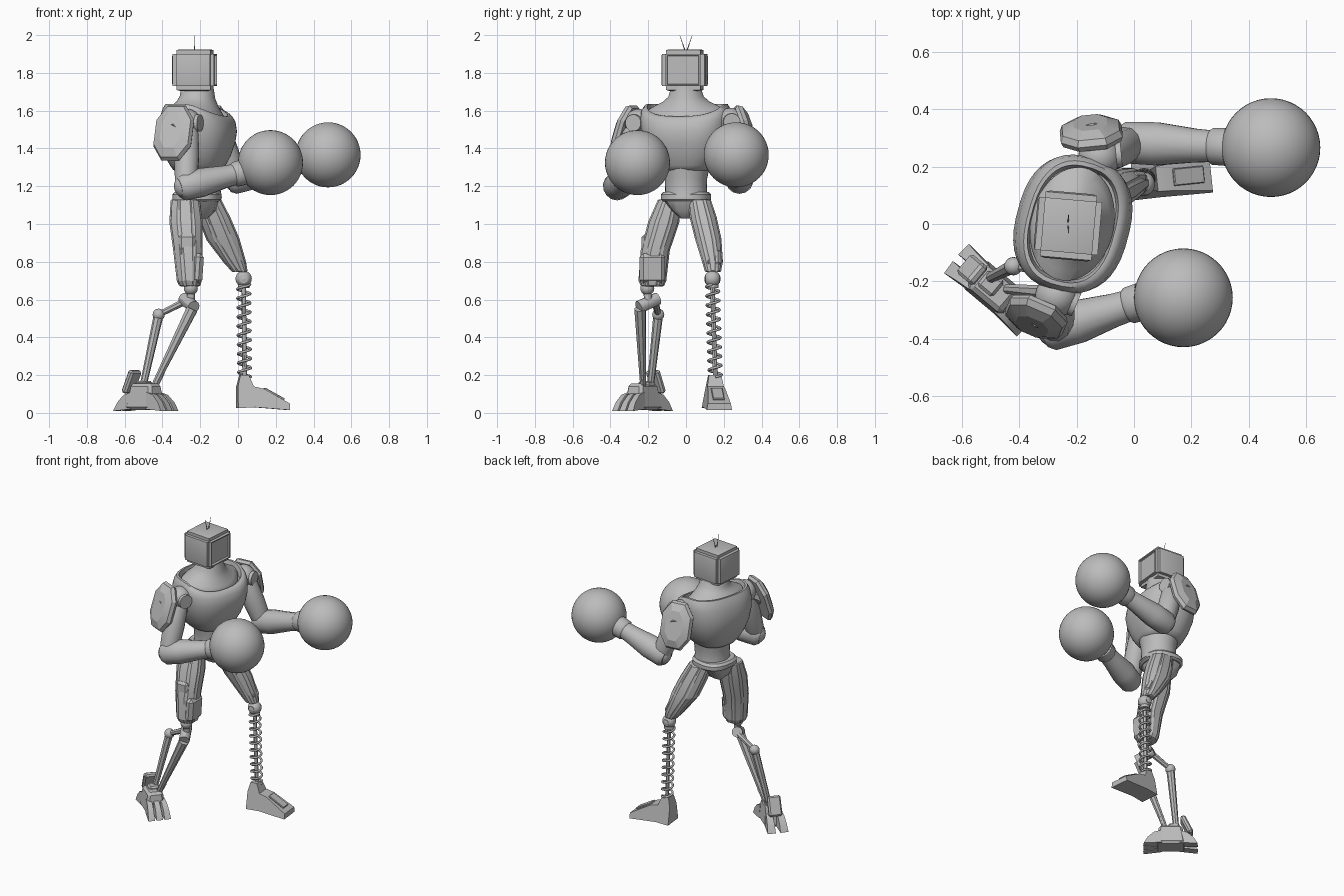
import bpy, bmesh, math
from mathutils import Vector, Matrix

if "Cube" in bpy.data.objects:
    bpy.data.objects.remove(bpy.data.objects["Cube"])

grey = bpy.data.materials.new("plain_grey")
grey.use_nodes = True
grey.diffuse_color = (0.5, 0.5, 0.5, 1)
grey.node_tree.nodes["Principled BSDF"].inputs["Base Color"].default_value = (0.5, 0.5, 0.5, 1)


def finish(name, bm, angle=30):
    bmesh.ops.recalc_face_normals(bm, faces=bm.faces)
    mesh = bpy.data.meshes.new(name)
    bm.to_mesh(mesh)
    bm.free()
    mesh.materials.append(grey)
    ob = bpy.data.objects.new(name, mesh)
    bpy.context.collection.objects.link(ob)
    bpy.ops.object.select_all(action="DESELECT")
    ob.select_set(True)
    bpy.context.view_layer.objects.active = ob
    bpy.ops.object.shade_smooth_by_angle(angle=math.radians(angle))
    return ob


def loft(name, rings, n=16, axis=(0, 0, 1), yaw=0, power=1, panel=0, angle=30):
    """Skin rings of (centre, half x, half y, front dip) set square to the axis."""
    d = Vector(axis).normalized()
    x = Vector((0, 0, 1)).cross(d)
    x = x.normalized() if x.length > 0.01 else Vector((1, 0, 0))
    y = d.cross(x)
    spin = Matrix.Rotation(math.radians(yaw), 3, "Z")
    bm = bmesh.new()
    loops = []
    for c, a, b, *dip in rings:
        loop = []
        for i in range(n):
            t = math.tau * (i + 0.5) / n
            u, v = math.cos(t), math.sin(t)
            p = spin @ Vector((a * math.copysign(abs(u) ** power, u),
                               b * math.copysign(abs(v) ** power, v), 0))
            drop = dip[0] * max(0, u) if dip else 0
            loop.append(bm.verts.new(Vector(c) + x * p.x + y * p.y - d * drop))
        loops.append(loop)
    columns = [[] for _ in range(n)]
    for lo, hi in zip(loops, loops[1:]):
        for i in range(n):
            j = (i + 1) % n
            columns[i].append(bm.faces.new((lo[i], lo[j], hi[j], hi[i])))
    bm.faces.new(loops[0])
    bm.faces.new(loops[-1])
    if panel:
        # One long raised plate down each side
        bmesh.ops.recalc_face_normals(bm, faces=bm.faces)
        for column in columns:
            bmesh.ops.inset_region(bm, faces=column, thickness=panel, depth=panel * 0.7)
    return finish(name, bm, angle)


def rod(name, a, b, ra, rb=None, n=12, **kw):
    rb = rb or ra
    return loft(name, [(a, ra, ra), (b, rb, rb)], n, Vector(b) - Vector(a), **kw)


def ball(name, centre, r, n=16):
    bm = bmesh.new()
    bmesh.ops.create_uvsphere(bm, u_segments=n * 2, v_segments=n, radius=r,
                              matrix=Matrix.Translation(centre))
    return finish(name, bm, 40)


def box(name, centre, size, yaw=0, pitch=0, taper=1, bevel=0.008):
    bm = bmesh.new()
    bmesh.ops.create_cube(bm, size=1)
    for v in bm.verts:
        k = taper if v.co.z > 0 else 1
        v.co = Vector((v.co.x * size[0] * k, v.co.y * size[1] * k, v.co.z * size[2]))
    bmesh.ops.bevel(bm, geom=bm.edges[:], offset=bevel, segments=1, affect="EDGES")
    bm.transform(Matrix.Translation(centre) @ Matrix.Rotation(math.radians(yaw), 4, "Z")
                 @ Matrix.Rotation(math.radians(pitch), 4, "Y"))
    return finish(name, bm)


def extrude(name, profile, w0, w1, origin, yaw):
    """Side profile in x and z, widening from w0 at the top to w1 at the base."""
    bm = bmesh.new()
    top = max(p[1] for p in profile)
    sides = [[bm.verts.new((x, s * (w1 + (w0 - w1) * z / top) / 2, z)) for x, z in profile]
             for s in (-1, 1)]
    for s in sides:
        bm.faces.new(s)
    for i in range(len(profile)):
        j = (i + 1) % len(profile)
        bm.faces.new((sides[0][i], sides[0][j], sides[1][j], sides[1][i]))
    bm.transform(Matrix.Translation(origin) @ Matrix.Rotation(math.radians(yaw), 4, "Z"))
    return finish(name, bm)


# Head: chamfered box with a sunken screen and raised side panels
bm = bmesh.new()
bmesh.ops.create_cube(bm, size=1)
bmesh.ops.scale(bm, vec=(0.22, 0.225, 0.21), verts=bm.verts)
bmesh.ops.bevel(bm, geom=bm.edges[:], offset=0.02, segments=2, affect="EDGES")
bm.normal_update()
for f in sorted(bm.faces, key=lambda f: -f.calc_area())[:6]:
    if f.normal.x > 0.9:
        bmesh.ops.inset_individual(bm, faces=[f], thickness=0.01, depth=0)
        bmesh.ops.inset_individual(bm, faces=[f], thickness=0.005, depth=-0.012)
    else:
        bmesh.ops.inset_individual(bm, faces=[f], thickness=0.022, depth=0.005)
bm.transform(Matrix.Translation((-0.228, -0.007, 1.815)) @ Matrix.Rotation(math.radians(-5), 4, "Z"))
finish("head", bm)
for side, s in (("left", 1), ("right", -1)):
    rod(side + "_antenna", (-0.23, s * 0.006, 1.92), (-0.228, s * 0.033, 2.0), 0.003, 0.001, 6)

# Neck flowing into the collar, chest with a collar lip, waist and pelvis
neck = [(1.55, .14, .20, .04), (1.61, .145, .20, .055), (1.63, .13, .165, .045), (1.648, .11, .125, .025),
        (1.675, .094, .094, .01), (1.73, .085, .076, 0)]
loft("neck", [((-0.215, 0, z), a, b, d) for z, a, b, d in neck], 40, yaw=-13, angle=50)
chest = [(1.28, .10, .10, 0), (1.285, .125, .13, 0), (1.31, .142, .155, 0), (1.36, .167, .19, 0),
         (1.43, .19, .22, 0), (1.50, .198, .235, .01), (1.57, .188, .24, .03), (1.61, .174, .235, .05),
         (1.635, .16, .22, .065), (1.635, .148, .205, .065), (1.59, .14, .195, .06)]
loft("chest", [((-0.213, 0, z), a, b, d) for z, a, b, d in chest], 40, yaw=-15, power=0.8, angle=50)
waist = [(1.14, .115, .115), (1.18, .108, .11), (1.24, .11, .112), (1.30, .12, .125)]
loft("waist", [((-0.2, 0, z), a, b) for z, a, b in waist], 32, yaw=-8, angle=50)
belt = [(1.12, .115, .12), (1.13, .128, .132), (1.155, .128, .132), (1.17, .115, .118)]
loft("belt", [((-0.218, 0, z), a, b) for z, a, b in belt], 24, yaw=-10, power=0.8)
loft("pelvis", [((-0.22, 0, 1.03), .06, .025), ((-0.22, 0, 1.07), .10, .07),
                ((-0.22, 0, 1.13), .115, .118)], 12, yaw=-10, power=0.7)

# Arms: shoulder joint, pad, upper arm, elbow, forearm and round glove
arms = {
    "left": dict(shoulder=(-0.12, 0.235, 1.54), elbow=(-0.012, 0.283, 1.235), wrist=(0.29, 0.27, 1.322),
                 glove=(0.477, 0.266, 1.366), pad=(-0.15, 0.325, 1.485), out=(-0.1, 1, 0.3)),
    "right": dict(shoulder=(-0.27, -0.25, 1.535), elbow=(-0.275, -0.365, 1.20), wrist=(-0.005, -0.28, 1.265),
                  glove=(0.172, -0.257, 1.325), pad=(-0.345, -0.332, 1.485), out=(-0.4, -0.92, 0.32)),
}
for side, a in arms.items():
    sh, el, wr, pad, out = (Vector(a[k]) for k in ("shoulder", "elbow", "wrist", "pad", "out"))
    out.normalize()
    ball(side + "_shoulder_joint", sh, 0.074)
    flat = Vector((out.x, out.y, 0))
    rod(side + "_shoulder_axle", sh - flat * 0.06, sh + flat * 0.06, 0.05, n=20)
    front = Vector((-flat.y, flat.x, 0)) * (1 if out.y < 0 else -1)
    rod(side + "_shoulder_cap", sh, sh + front * 0.08, 0.05, 0.045, 20)
    down = el - sh
    loft(side + "_upper_arm", [(sh + down * t, r, r) for t, r in
         ((0, .05), (.2, .066), (.55, .068), (.85, .062), (1, .055))], 12, down, angle=35)
    ball(side + "_elbow", el, 0.064)
    fore = wr - el
    loft(side + "_forearm", [(el + fore * t, r, r) for t, r in
         ((-.14, .055), (-.05, .074), (.3, .077), (.75, .06), (.92, .057), (.96, .066), (1.12, .068))],
         14, fore, angle=35)
    ball(side + "_glove", a["glove"], 0.172, 24)
    loft(side + "_shoulder_pad", [(pad + out * h, w, t) for h, w, t in
         ((-.03, .108, .152), (-.012, .116, .163), (.01, .106, .15), (.03, .062, .10))],
         8, out, power=0.85, angle=20)
    loft(side + "_pad_bracket", [(sh, .03, .03), (pad, .045, .05)], 8, pad - sh)

# Thighs: panelled armour
loft("right_thigh", [((-.255, -.178, .67), .052, .058), ((-.258, -.178, .70), .064, .072),
     ((-.265, -.163, .86), .077, .076), ((-.275, -.118, 1.01), .088, .082),
     ((-.28, -.085, 1.13), .075, .06)], 8, power=0.9, panel=0.009, angle=15)
loft("left_thigh", [((.012, .143, .745), .036, .038), ((-.018, .14, .80), .058, .052),
     ((-.08, .118, .92), .088, .068), ((-.125, .092, 1.03), .086, .07),
     ((-.165, .07, 1.13), .074, .058)], 8, power=0.9, panel=0.009, angle=15)
box("right_knee_pad", (-.215, -.178, .765), (.06, .135, .16), pitch=4, bevel=0.02)
box("right_thigh_plate", (-.27, -.21, .86), (.09, .05, .17), bevel=0.015)
box("left_knee_pad", (.01, .145, .82), (.04, .075, .09), pitch=-25, bevel=0.012)

# Left lower leg: coil spring around a rod
ball("left_knee", (.03, .14, .71), 0.043)
rod("left_knee_axle", (.03, .1, .71), (.03, .18, .71), 0.022)
low, high = Vector((.035, .155, .19)), Vector((.03, .14, .68))
rod("left_shin_rod", low, high, 0.012)
rod("left_spring_seat", high - Vector((0, 0, .02)), high, 0.032)
curve = bpy.data.curves.new("left_spring", "CURVE")
curve.dimensions = "3D"
curve.bevel_depth = 0.007
curve.bevel_resolution = 1
spline = curve.splines.new("POLY")
turns, steps = 10, 16
spline.points.add(turns * steps)
for i, p in enumerate(spline.points):
    t = math.tau * i / steps
    q = low.lerp(high, i / (turns * steps))
    p.co = (q.x + 0.034 * math.cos(t), q.y + 0.034 * math.sin(t), q.z, 1)
spring = bpy.data.objects.new("left_spring", curve)
curve.materials.append(grey)
bpy.context.collection.objects.link(spring)
bpy.ops.object.select_all(action="DESELECT")
spring.select_set(True)
bpy.context.view_layer.objects.active = spring
bpy.ops.object.convert(target="MESH")

# Left foot: wedge with an ankle block
foot = [(0, .01), (0, .125), (.015, .185), (.06, .185), (.085, .125), (.14, .112),
        (.275, .035), (.275, 0), (.09, .015)]
extrude("left_foot", foot, 0.065, 0.135, (-.005, .148, .015), 6)
box("left_foot_plate", (.19, .168, .1), (.12, .06, .012), yaw=6, pitch=29, bevel=0.003)

# Right lower leg: two thin struts hung from a knee axle
ball("right_knee", (-.25, -.205, .66), 0.037)
rod("right_knee_link", (-.25, -.205, .66), (-.25, -.2, .58), 0.022)
rod("right_knee_axle", (-.285, -.15, .605), (-.235, -.25, .56), 0.034)
bend, ankle = (-.42, -.147, .52), (-.505, -.19, .13)
rod("right_upper_strut", (-.27, -.165, .595), bend, 0.02, 0.016, 8)
ball("right_strut_joint", bend, 0.032, 10)
rod("right_rear_strut", bend, ankle, 0.026, 0.018, 8)
rod("right_front_strut", (-.243, -.243, .55), (-.465, -.225, .10), 0.032, 0.015, 8)
rod("right_thin_strut", (-.395, -.225, .21), (-.45, -.235, .10), 0.007, n=6)

# Right foot: narrow, clawed, pointing outward
heading = -40
turn = Matrix.Rotation(math.radians(heading), 3, "Z")
middle = Vector((-.49, -.228, 0))


def on_foot(x, y, z):
    return middle + turn @ Vector((x, y, z))


box("right_foot_body", on_foot(0, 0, .085), (.19, .13, .14), yaw=heading, taper=0.75, bevel=0.015)
box("right_ankle_block", on_foot(-.02, .01, .14), (.07, .07, .06), yaw=heading, bevel=0.01)
claw = [(0, .01), (0, .10), (.05, .085), (.09, .045), (.115, .0)]
for i, y in enumerate((-.042, 0, .042)):
    extrude("right_toe_%d" % (i + 1), claw, 0.032, 0.042, on_foot(.055, y, .01), heading + y * 120)
for i, y in enumerate((-.033, .033)):
    extrude("right_heel_claw_%d" % (i + 1), claw, 0.04, 0.052, on_foot(-.055, y, .01), heading + 180 - y * 120)
box("right_heel_fin", on_foot(-.10, .005, .165), (.035, .085, .13), yaw=heading, pitch=25, bevel=0.01)
